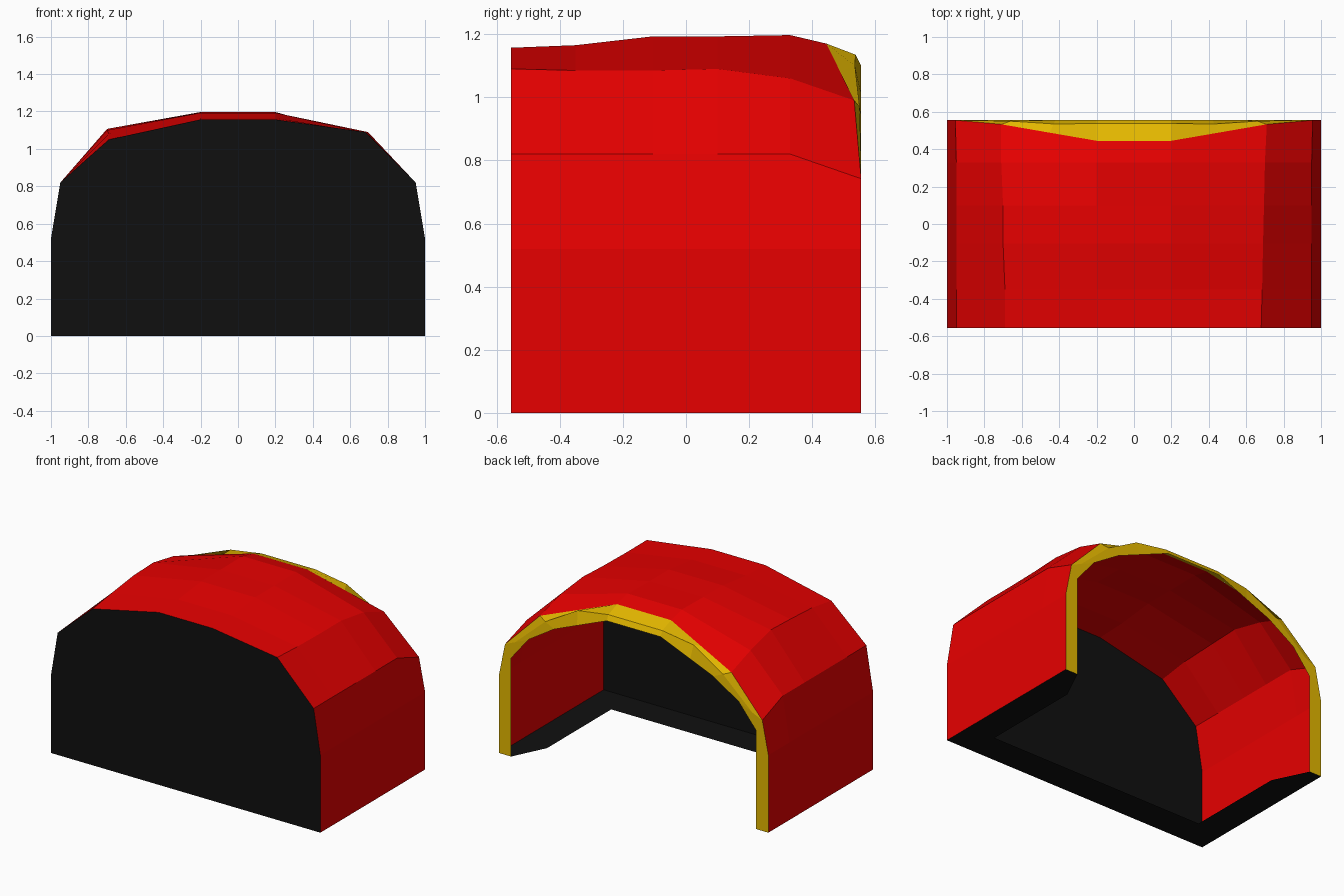
import bpy

if "Cube" in bpy.data.objects:
    bpy.data.objects.remove(bpy.data.objects["Cube"])


def material(name, color):
    m = bpy.data.materials.new(name)
    m.diffuse_color = (*color, 1)
    m.use_nodes = True
    m.node_tree.nodes["Principled BSDF"].inputs["Base Color"].default_value = m.diffuse_color
    return m


RED = material("red", (0.8, 0.0, 0.0))
YELLOW = material("yellow", (0.78, 0.48, 0.0))
BLACK = material("black", (0.005, 0.005, 0.005))


def part(name, verts, faces, mat, flip=False):
    if flip:
        faces = [f[::-1] for f in faces]
    mesh = bpy.data.meshes.new(name)
    mesh.from_pydata(verts, [], faces)
    mesh.materials.append(mat)
    obj = bpy.data.objects.new(name, mesh)
    bpy.context.collection.objects.link(obj)
    return obj


def loft(name, rows, mat, flip=False):
    """Skin consecutive rows of points with quads."""
    n = len(rows[0])
    verts = [p for row in rows for p in row]
    faces = [(i * n + j, i * n + j + 1, (i + 1) * n + j + 1, (i + 1) * n + j)
             for i in range(len(rows) - 1) for j in range(n - 1)]
    return part(name, verts, faces, mat, flip)


def mirrored(half):
    """Complete a right-hand half profile with its mirror image."""
    return half + [(-x, y, z) for x, y, z in reversed(half)]


def station(y, right_x, right_z, left_x, left_z, crown):
    return [(1, y, 0), (1, y, .52), (.95, y, .82), (right_x, y, right_z), (.2, y, crown),
            (-.2, y, crown), (left_x, y, left_z), (-.95, y, .82), (-1, y, .52), (-1, y, 0)]


# Thin shell: slightly uneven arch, sloping down to the opening
back_half = [(1, .555, 0), (1, .555, .52), (.955, .555, .742),
             (.71, .533, .99), (.2, .445, 1.17)]
outer = [
    station(-.555, .68, 1.09, -.69, 1.05, 1.157),
    station(-.35, .685, 1.085, -.69, 1.08, 1.165),
    station(-.105, .69, 1.085, -.70, 1.10, 1.193),
    station(.10, .695, 1.09, -.70, 1.107, 1.193),
    station(.33, .70, 1.06, -.71, 1.06, 1.197),
    mirrored(back_half),
]
loft("shell", outer, RED, True)

# Opening rim, with a raised step between outer and inner edges
edge = [(.91, .555, 0), (.91, .555, .66), (.78, .555, .82),
        (.59, .555, .94), (.42, .555, 1.01), (.2, .555, 1.10)]
middle = [(.955, .555, 0), (.955, .555, .60), (.88, .555, .775),
          (.66, .55, .97), (.43, .535, 1.10), (.2, .537, 1.135)]
lip = back_half[:4] + [(.45, .488, 1.082)] + back_half[4:]
loft("opening_rim", [mirrored(r) for r in (lip, middle, edge)], YELLOW, True)

# Front panel
part("front_panel", outer[0], [tuple(range(10))], BLACK)

# Flat U-shaped base flange, tapering towards the opening
loft("base_flange", [
    mirrored([(1, .555, 0), (1, .33, 0), (1, -.555, 0)]),
    mirrored([(.91, .555, 0), (.8, .33, 0), (.8, -.35, 0)]),
], BLACK)
